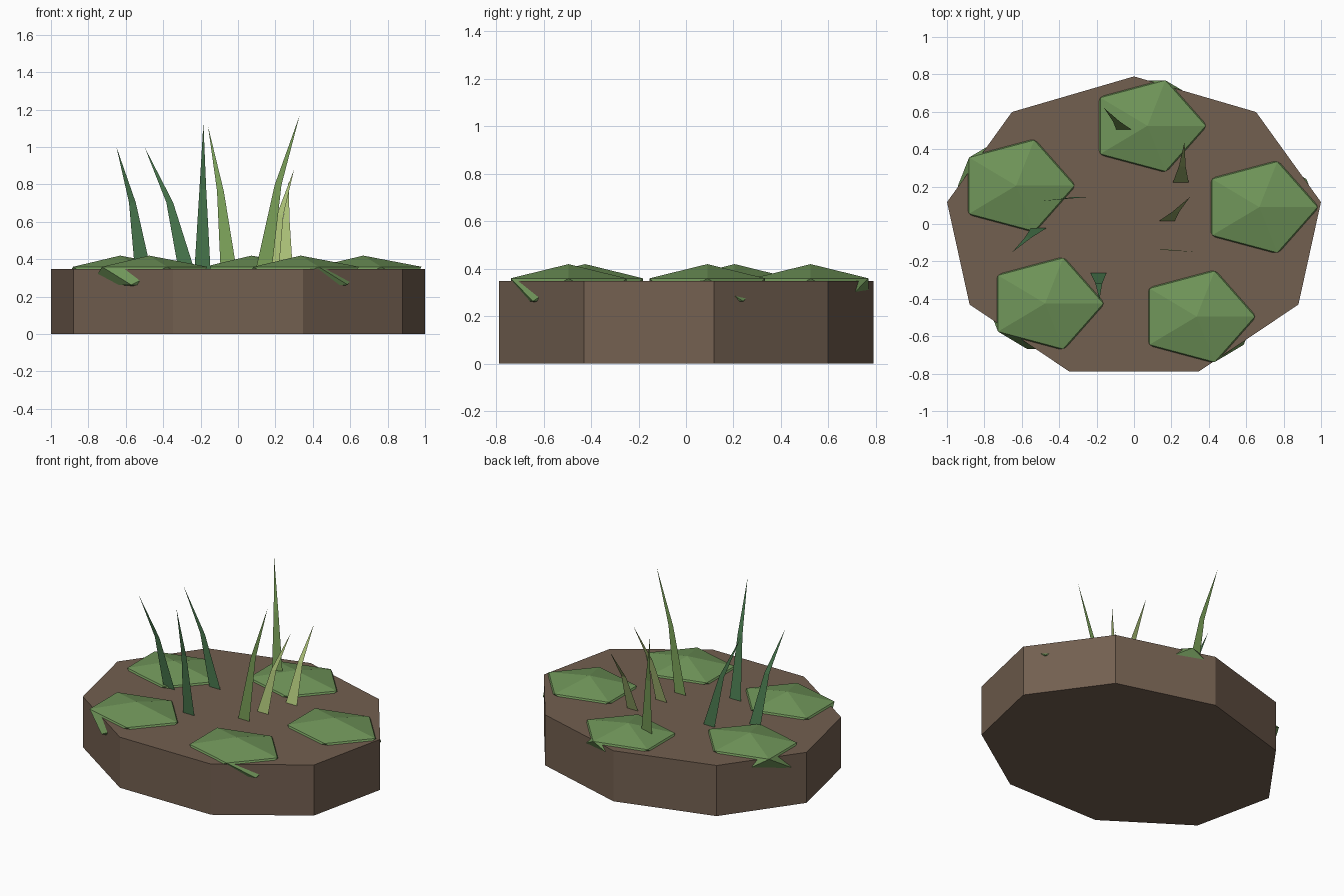
import bpy, bmesh
from math import sin, cos, radians

if "Cube" in bpy.data.objects:
    bpy.data.objects.remove(bpy.data.objects["Cube"])


def material(name, color):
    m = bpy.data.materials.new(name)
    m.diffuse_color = (*color, 1)
    m.use_nodes = True
    m.node_tree.nodes["Principled BSDF"].inputs["Base Color"].default_value = m.diffuse_color
    return m


def finish(name, bm, mat):
    mesh = bpy.data.meshes.new(name)
    bm.to_mesh(mesh)
    bm.free()
    mesh.materials.append(mat)
    obj = bpy.data.objects.new(name, mesh)
    bpy.context.collection.objects.link(obj)
    return obj


soil = material("soil", (0.17, 0.115, 0.08))
leaf = material("leaf", (0.16, 0.30, 0.10))
dark = material("dark_grass", (0.07, 0.20, 0.08))
mid = material("mid_grass", (0.20, 0.36, 0.10))
light = material("light_grass", (0.40, 0.52, 0.18))

# Soil bed: squashed nine-sided slab
bm = bmesh.new()
ring = [(1.015 * sin(radians(40 * i)), 0.813 * cos(radians(40 * i)) - 0.024)
        for i in range(9)]
bottom = bm.faces.new([bm.verts.new((x, y, 0)) for x, y in ring])
top = bmesh.ops.extrude_face_region(bm, geom=[bottom])["geom"]
bmesh.ops.translate(bm, vec=(0, 0, 0.348),
                    verts=[v for v in top if isinstance(v, bmesh.types.BMVert)])
bmesh.ops.recalc_face_normals(bm, faces=bm.faces)
finish("soil_bed", bm, soil)

# Moss pads: flattened icosahedra half sunk in the soil
for i, (x, y) in enumerate([(0.072, 0.525), (0.67, 0.09), (0.335, -0.495),
                            (-0.475, -0.425), (-0.63, 0.205)]):
    bm = bmesh.new()
    bmesh.ops.create_icosphere(bm, subdivisions=1, radius=1)
    bmesh.ops.scale(bm, vec=(0.348, 0.286, 0.108), verts=bm.verts)
    pad = finish(f"moss_pad_{i + 1}", bm, leaf)
    pad.location = (x, y, 0.311)


# Grass blades: flat bent strips, width along x, tapering to a point
def blade(name, base, tip, mat, bend=0.55, lean=0.4, w=0.043):
    (bx, by), (tx, ty, tz) = base, tip
    z0 = 0.34
    mx, my = bx + (tx - bx) * lean, by + (ty - by) * lean
    mz = z0 + (tz - z0) * bend
    bm = bmesh.new()
    v = [bm.verts.new(p) for p in [
        (bx - w, by, z0), (bx + w, by, z0),
        (mx + w * 0.42, my, mz), (mx - w * 0.42, my, mz), (tx, ty, tz)]]
    bm.faces.new(v[:4])
    bm.faces.new((v[3], v[2], v[4]))
    finish(name, bm, mat)


blades = [
    ((-0.508, -0.02), (-0.65, -0.15, 1.00), dark),
    ((-0.275, 0.145), (-0.50, 0.122, 1.00), dark),
    ((-0.19, -0.262), (-0.185, -0.405, 1.13), dark),
    ((-0.05, 0.50), (-0.16, 0.62, 1.11), mid),
    ((0.137, -0.135), (0.33, -0.15, 1.17), mid),
    ((0.175, 0.015), (0.30, 0.145, 0.88), light),
    ((0.25, 0.22), (0.27, 0.44, 0.82), light),
]
for i, (base, tip, mat) in enumerate(blades):
    blade(f"grass_blade_{i + 1}", base, tip, mat)
